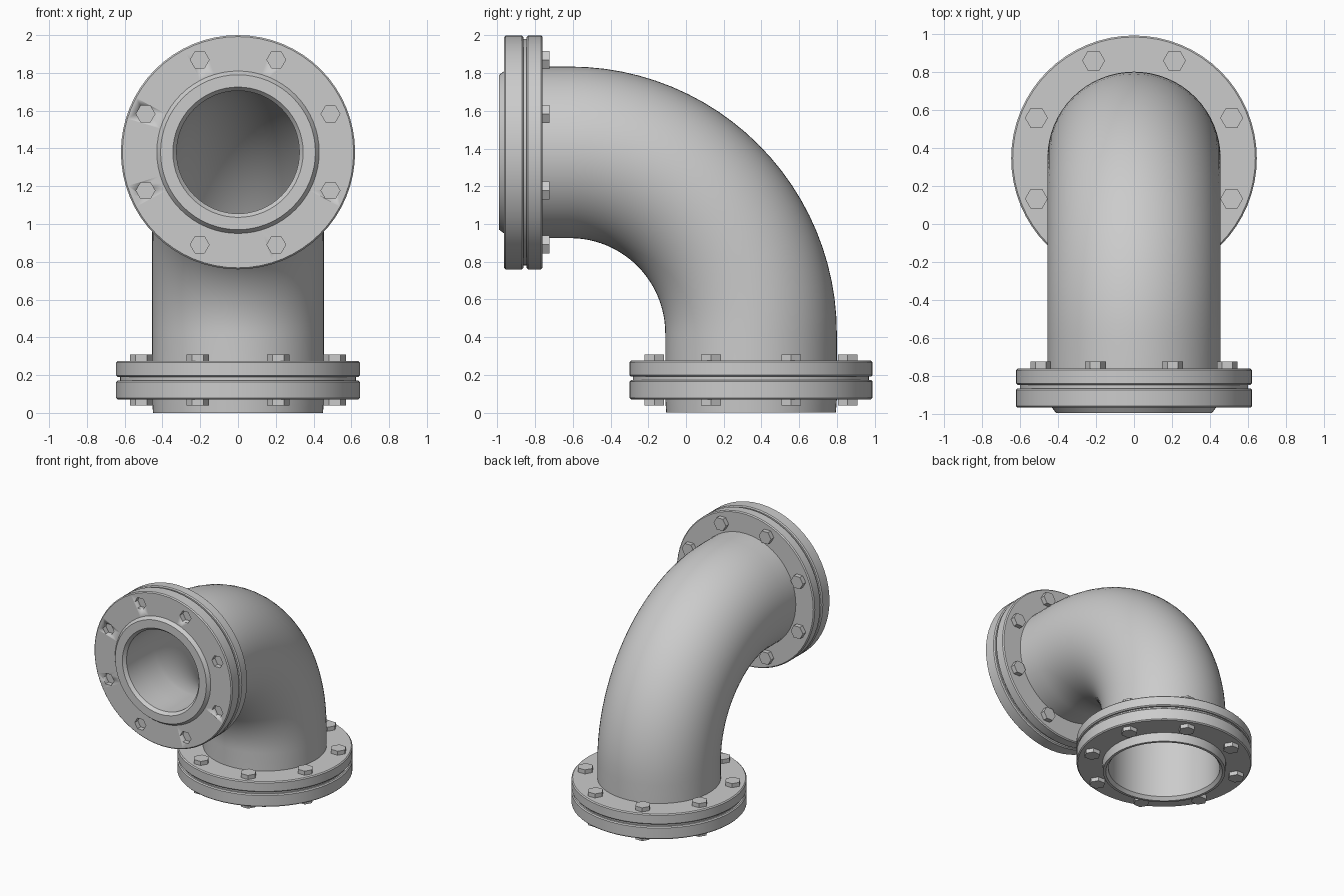
import bpy
import bmesh
from math import sin, cos, pi, radians
from mathutils import Vector, Matrix

cube = bpy.data.objects.get("Cube")
if cube:
    bpy.data.objects.remove(cube, do_unlink=True)

grey = bpy.data.materials.new("cast grey")
grey.use_nodes = True
COLOUR = (0.6, 0.6, 0.6, 1)
grey.diffuse_color = COLOUR
grey.node_tree.nodes["Principled BSDF"].inputs["Base Color"].default_value = COLOUR

SEG = 64


def finish(name, bm, angle=35):
    bmesh.ops.recalc_face_normals(bm, faces=bm.faces)
    mesh = bpy.data.meshes.new(name)
    bm.to_mesh(mesh)
    bm.free()
    mesh.materials.append(grey)
    obj = bpy.data.objects.new(name, mesh)
    bpy.context.collection.objects.link(obj)
    bpy.ops.object.select_all(action="DESELECT")
    obj.select_set(True)
    bpy.context.view_layer.objects.active = obj
    bpy.ops.object.shade_smooth_by_angle(angle=radians(angle))
    return obj


def closed_loft(name, rings):
    """Skin rings of points into a closed hollow body."""
    bm = bmesh.new()
    loops = [[bm.verts.new(p) for p in ring] for ring in rings]
    for a, b in zip(loops, loops[1:] + loops[:1]):
        for i in range(SEG):
            j = (i + 1) % SEG
            bm.faces.new((a[i], a[j], b[j], b[i]))
    return finish(name, bm)


def circle(centre, u, v, radius):
    return [centre + radius * (u * cos(t) + v * sin(t))
            for t in (2 * pi * i / SEG for i in range(SEG))]


def hexagons(name, frame, pitch, radius, low, high):
    """Eight hexagonal prisms on a bolt circle."""
    bm = bmesh.new()
    for k in range(8):
        t = (k + 0.5) * pi / 4
        place = Matrix.Translation((pitch * cos(t), pitch * sin(t), (low + high) / 2))
        bmesh.ops.create_cone(bm, cap_ends=True, segments=6, radius1=radius,
                              radius2=radius, depth=high - low,
                              matrix=frame @ place @ Matrix.Rotation(pi / 2, 4, "Z"))
    # Turn each prism so that two corners lie along x
    return finish(name, bm, 20)


def flange(name, frame, r, hole, rim, rim_top, lip):
    """Lathed pair of plates with a gasket groove and a raised rim."""
    b = 0.008
    profile = [(hole, 0.02), (hole + 0.02, 0), (r - b, 0), (r, b),
               (r, 0.085 - b), (r - b, 0.085), (r - 0.02, 0.085),
               (r - 0.02, 0.103), (r - b, 0.103), (r, 0.103 + b),
               (r, 0.205 - b), (r - b, 0.205), (rim, 0.205),
               (rim - lip, rim_top), (hole + 0.02, rim_top), (hole, rim_top - 0.025)]
    o, u, v, n = (frame @ Vector((0, 0, 0)), frame.col[0].to_3d(),
                  frame.col[1].to_3d(), frame.col[2].to_3d())
    return closed_loft(name, [circle(o + n * h, u, v, q) for q, h in profile])


# Local z of each frame points out of the pipe
base_frame = Matrix.Translation((0, 0.345, 0.275)) @ Matrix.Rotation(pi, 4, "X")
front_frame = Matrix.Translation((0, -0.76, 1.38)) @ Matrix.Rotation(pi / 2, 4, "X")
BASE_HOLE, FRONT_HOLE = 0.41, 0.325

# Bent pipe, hollow, narrowing inside towards the front
BEND = Vector((0, -0.615, 0.42))
stations = [(Vector((0, -0.80, 1.38)), 0.0)]
stations += [(BEND + 0.96 * Vector((0, sin(t), cos(t))), t)
             for t in (pi / 2 * i / 24 for i in range(25))]
stations += [(Vector((0, 0.345, 0.24)), pi / 2)]
outer, inner = [], []
X = Vector((1, 0, 0))
for centre, t in stations:
    out = Vector((0, sin(t), cos(t)))
    outer.append(circle(centre, X, out, 0.455))
    bore = FRONT_HOLE + (BASE_HOLE - FRONT_HOLE) * t / (pi / 2)
    inner.append(circle(centre, X, out, bore))
closed_loft("pipe_elbow", outer + inner[::-1])

# Flanges
flange("base_flange", base_frame, 0.645, BASE_HOLE, 0.455, 0.275, 0.005)
front = flange("front_flange", front_frame, 0.62, FRONT_HOLE, 0.43, 0.232, 0.02)

# Bolt heads
hexagons("base_upper_bolts", base_frame, 0.555, 0.06, -0.033, 0.02)
hexagons("base_lower_bolts", base_frame, 0.555, 0.06, 0.18, 0.237)
hexagons("front_inner_bolts", front_frame, 0.53, 0.055, -0.037, 0.02)

# Hexagonal sockets sunk into the front face
cutter = hexagons("socket_cutter", front_frame, 0.53, 0.05, 0.165, 0.25)
cutter.hide_render = True
cutter.hide_set(True)
cut = front.modifiers.new("sockets", "BOOLEAN")
cut.operation = "DIFFERENCE"
cut.solver = "EXACT"
cut.object = cutter
